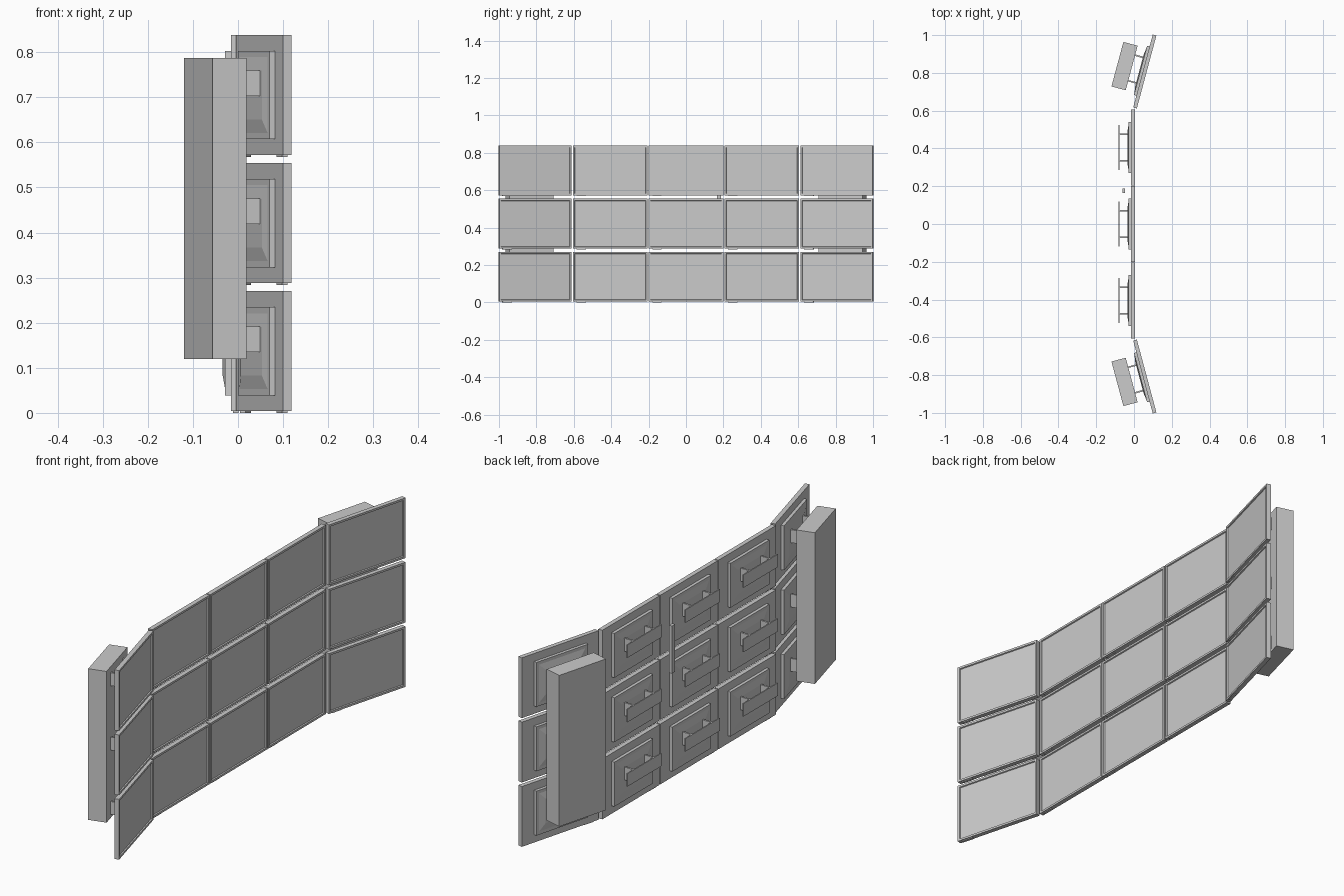
import bpy, bmesh, math
from mathutils import Matrix, Vector

if "Cube" in bpy.data.objects:
    bpy.data.objects.remove(bpy.data.objects["Cube"])

W, H = 0.40, 0.266            # screen size
ROWS = [0.137, 0.421, 0.705]  # screen centre heights
TILT = math.radians(15)


def finish(bm, name):
    bmesh.ops.recalc_face_normals(bm, faces=bm.faces)
    me = bpy.data.meshes.new(name)
    bm.to_mesh(me)
    bm.free()
    return me


def box(bm, x0, x1, y0, y1, z0, z1):
    m = Matrix.Translation(((x0 + x1) / 2, (y0 + y1) / 2, (z0 + z1) / 2))
    m = m @ Matrix.Diagonal((x1 - x0, y1 - y0, z1 - z0, 1))
    return bmesh.ops.create_cube(bm, size=1, matrix=m)["verts"]


def box_mesh(name, *dims):
    bm = bmesh.new()
    box(bm, *dims)
    return finish(bm, name)


def face_towards(bm, sign):
    return max(bm.faces, key=lambda f: sign * f.calc_center_median().x)


def add(name, me, mat):
    ob = bpy.data.objects.new(name, me)
    bpy.context.collection.objects.link(ob)
    ob.matrix_world = mat


# Screen panel with a recessed display inside its bezel
bm = bmesh.new()
box(bm, -0.015, 0.005, -W / 2, W / 2, -H / 2, H / 2)
front = face_towards(bm, 1)
bmesh.ops.inset_region(bm, faces=[front], thickness=0.009, use_even_offset=True)
bmesh.ops.inset_region(bm, faces=[front], thickness=0.002, depth=-0.005, use_even_offset=True)
screen = finish(bm, "screen_panel")

# Rear housing: slab with a flat rim and a shallow raised centre
bm = bmesh.new()
box(bm, -0.0285, -0.0145, -0.135, 0.135, -0.098, 0.098)
back = face_towards(bm, -1)
bmesh.ops.inset_region(bm, faces=[back], thickness=0.014, use_even_offset=True)
bmesh.ops.inset_region(bm, faces=[back], thickness=0.03, use_even_offset=True)
for v in back.verts:
    v.co.x = -0.034
housing = finish(bm, "rear_housing")

# Two mounting arms
bm = bmesh.new()
for y in (-0.07, 0.07):
    box(bm, -0.08, -0.025, y - 0.004, y + 0.004, -0.002, 0.055)
arms = finish(bm, "mount_arms")

plate = box_mesh("mount_plate", -0.081, -0.076, -0.12, 0.12, -0.002, 0.055)
button = box_mesh("button_strip", -0.011, 0.001, -0.18, -0.13, -H / 2 - 0.004, -H / 2 + 0.002)
pillar = box_mesh("support_pillar", -0.155, -0.077, -0.122, 0.122, 0.12, 0.787)

# Five columns; the outer two are angled inwards and held by pillars
for col in range(-2, 3):
    outer = abs(col) == 2
    if outer:
        s = col // 2
        base = Matrix.Translation((0.062, s * 0.806, 0)) @ Matrix.Rotation(-s * TILT, 4, "Z")
        add(f"support_pillar_{col + 3}", pillar, base)
    else:
        base = Matrix.Translation((0, col * 0.405, 0))
    for row, z in enumerate(ROWS):
        mat = base @ Matrix.Translation((0, 0, z))
        tag = f"_{col + 3}_{row + 1}"
        add("screen_panel" + tag, screen, mat)
        add("rear_housing" + tag, housing, mat)
        add("mount_arms" + tag, arms, mat)
        add("button_strip" + tag, button, mat)
        if not outer:
            add("mount_plate" + tag, plate, mat)

# Short vertical rod behind the upper rows
rod = box_mesh("vertical_rod", -0.062, -0.048, 0.165, 0.187, 0.50, 0.71)
add("vertical_rod", rod, Matrix.Identity(4))
